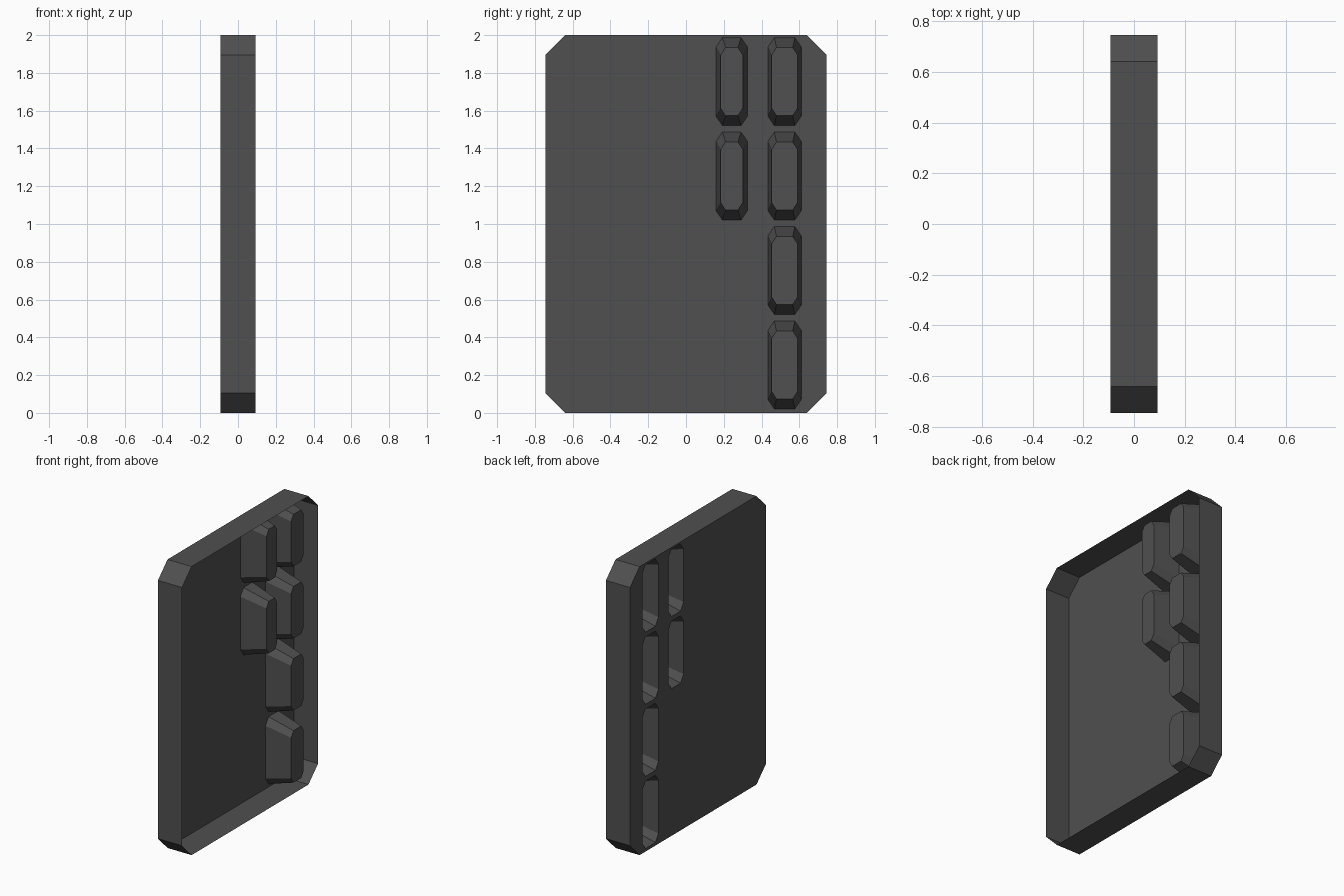
import bpy
import bmesh

if "Cube" in bpy.data.objects:
    bpy.data.objects.remove(bpy.data.objects["Cube"])

BACK, FRONT, TIP = -0.0925, 0.0925, 0.09


def octagon(bm, x, yc, zc, hy, hz, cy, cz):
    """Chamfered rectangle loop in the YZ plane at depth x."""
    pts = [(hy - cy, hz), (hy, hz - cz), (hy, cz - hz), (hy - cy, -hz),
           (cy - hy, -hz), (-hy, cz - hz), (-hy, hz - cz), (cy - hy, hz)]
    return [bm.verts.new((x, yc + y, zc + z)) for y, z in pts]


def loop_edges(bm, ring):
    return [bm.edges.new((ring[i - 1], ring[i])) for i in range(len(ring))]


def wall(bm, a, b):
    """Band of quads between two matching loops."""
    for i in range(len(a)):
        bm.faces.new((a[i - 1], a[i], b[i], b[i - 1]))


bm = bmesh.new()

# Back plate outline and pocket openings
outer = octagon(bm, BACK, 0, 1, 0.745, 1.0, 0.105, 0.105)
edges = loop_edges(bm, outer)

# Columns: centre y, base half width, tip half width, row centres
columns = [(0.522, 0.0885, 0.069, (0.254, 0.754, 1.254, 1.754)),
           (0.242, 0.0835, 0.059, (1.254, 1.754))]
pockets = []
for yc, base_w, tip_w, rows in columns:
    for zc in rows:
        base = octagon(bm, BACK, yc, zc, base_w, 0.233, 0.034, 0.05)
        edges += loop_edges(bm, base)
        pockets.append((base, yc, zc, tip_w))

# Flat plate with the pocket openings left clear
bmesh.ops.triangle_fill(bm, use_beauty=True, use_dissolve=False,
                        edges=edges, normal=(-1, 0, 0))

# Thin rim around the plate
wall(bm, outer, octagon(bm, FRONT, 0, 1, 0.745, 1.0, 0.105, 0.105))

# Hollow tapered pockets with capped tips
for base, yc, zc, tip_w in pockets:
    tip = octagon(bm, TIP, yc, zc, tip_w, 0.18, 0.026, 0.04)
    wall(bm, base, tip)
    bm.faces.new(tip)

bmesh.ops.recalc_face_normals(bm, faces=bm.faces[:])
mesh = bpy.data.meshes.new("pocketed_tray")
bm.to_mesh(mesh)
bm.free()

# Dark grey finish
mat = bpy.data.materials.new("dark_grey")
mat.diffuse_color = (0.08, 0.08, 0.08, 1)
mat.use_nodes = True
mat.node_tree.nodes["Principled BSDF"].inputs["Base Color"].default_value = mat.diffuse_color
mesh.materials.append(mat)
tray = bpy.data.objects.new("pocketed_tray", mesh)
bpy.context.collection.objects.link(tray)
